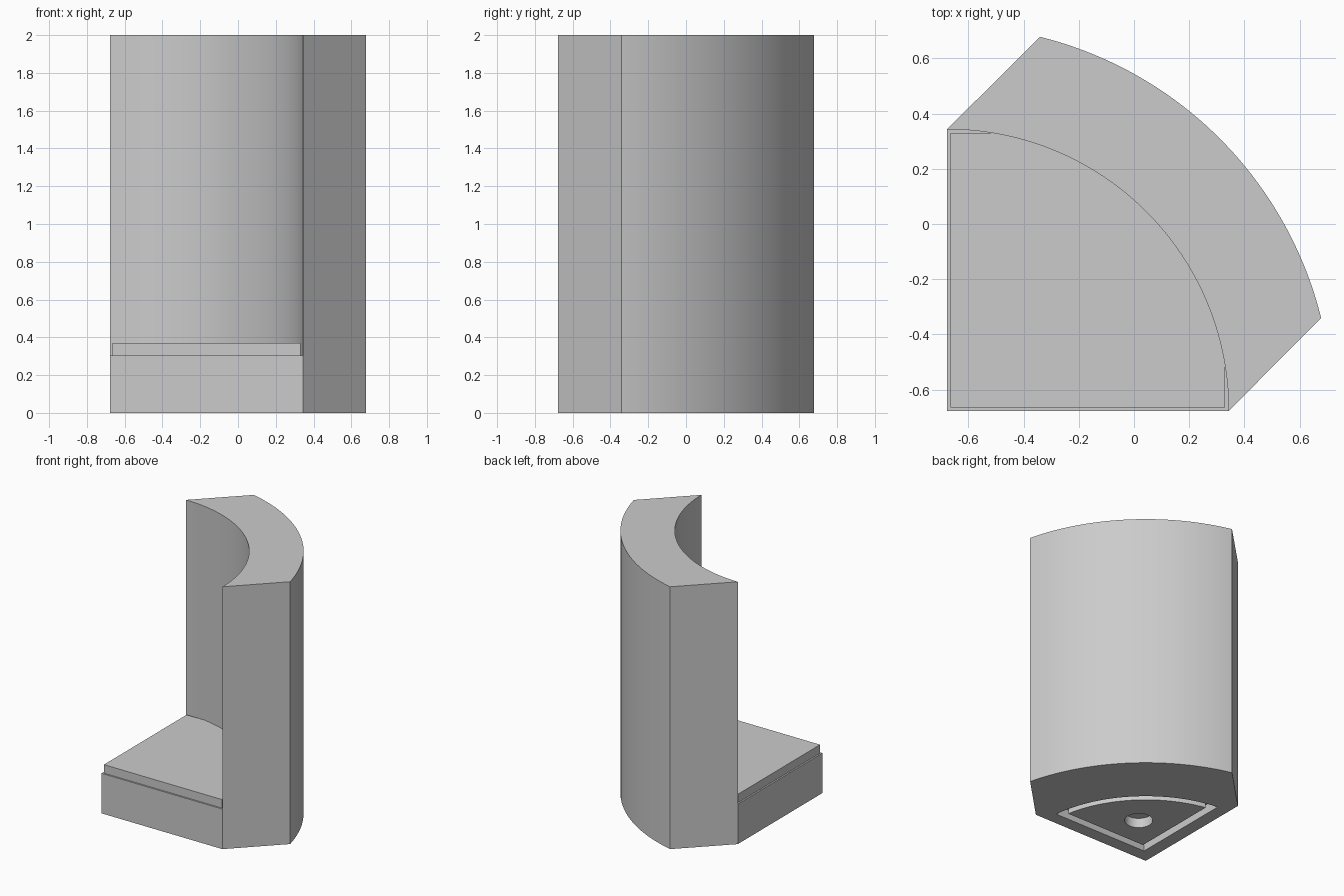
import bpy, bmesh
from math import sin, cos, asin, acos, pi

cube = bpy.data.objects.get("Cube")
if cube:
    bpy.data.objects.remove(cube, do_unlink=True)

CORNER = -0.677     # x and y of the square corner, centre of both arcs
INNER = 1.02        # radius of the concave wall face
OUTER = 1.396       # radius of the convex wall face
SEGMENTS = 64

grey = bpy.data.materials.new("plain grey")
grey.use_nodes = True
grey.diffuse_color = (0.6, 0.6, 0.6, 1)
grey.node_tree.nodes["Principled BSDF"].inputs["Base Color"].default_value = (0.6, 0.6, 0.6, 1)


def arc(radius, start, end, count=SEGMENTS):
    """Points along an arc around the corner."""
    angles = [start + (end - start) * i / count for i in range(count + 1)]
    return [(radius * cos(a), radius * sin(a)) for a in angles]


def sector(inset, radius):
    """Quarter disc with its straight sides moved inwards."""
    a = asin(inset / radius)
    return [(inset, inset)] + arc(radius, a, pi / 2 - a)


def prism(name, outline, bottom, top):
    """Extrude an outline, given relative to the corner."""
    bm = bmesh.new()
    base = bm.faces.new([bm.verts.new((x + CORNER, y + CORNER, bottom)) for x, y in outline])
    grown = bmesh.ops.extrude_face_region(bm, geom=[base])["geom"]
    verts = [v for v in grown if isinstance(v, bmesh.types.BMVert)]
    bmesh.ops.translate(bm, vec=(0, 0, top - bottom), verts=verts)
    bmesh.ops.recalc_face_normals(bm, faces=bm.faces)
    mesh = bpy.data.meshes.new(name)
    bm.to_mesh(mesh)
    bm.free()
    mesh.materials.append(grey)
    obj = bpy.data.objects.new(name, mesh)
    bpy.context.collection.objects.link(obj)
    return obj


def select_only(obj):
    bpy.ops.object.select_all(action="DESELECT")
    obj.select_set(True)
    bpy.context.view_layer.objects.active = obj


def cut(obj, cutter):
    """Subtract the cutter and discard it."""
    mod = obj.modifiers.new("cut", "BOOLEAN")
    mod.operation = "DIFFERENCE"
    mod.solver = "EXACT"
    mod.object = cutter
    select_only(obj)
    bpy.ops.object.modifier_apply(modifier=mod.name)
    bpy.data.objects.remove(cutter, do_unlink=True)


# Body: corner base and curved wall with slanted ends
end = asin(0.336 / OUTER)
body = prism("base_and_wall",
             [(0, 0), (INNER, 0)] + arc(OUTER, end, pi / 2 - end) + [(0, INNER)], 0, 2)
circle = arc(INNER, 0, 2 * pi, 4 * SEGMENTS)[:-1]
cut(body, prism("open_space", circle, 0.305, 2.2))

# Groove in the underside, following the base outline
groove = prism("groove", sector(0.1, 0.92), -0.1, 0.075)
cut(groove, prism("island", sector(0.16, 0.868), -0.2, 0.2))
cut(body, groove)

# Round blind hole in the underside
hole = [(x + 0.407, y + 0.407) for x, y in arc(0.1, 0, 2 * pi)[:-1]]
cut(body, prism("hole", hole, -0.1, 0.075))

# Raised plate on the base, running into the wall
reach, radius = 1.007, INNER + 0.004
a = acos(reach / radius)
plate = prism("top_plate",
              [(0.012, 0.012), (reach, 0.012)] + arc(radius, a, pi / 2 - a) + [(0.012, reach)],
              0.3, 0.37)

for obj in (body, plate):
    select_only(obj)
    bpy.ops.object.shade_smooth_by_angle(angle=pi / 6)
